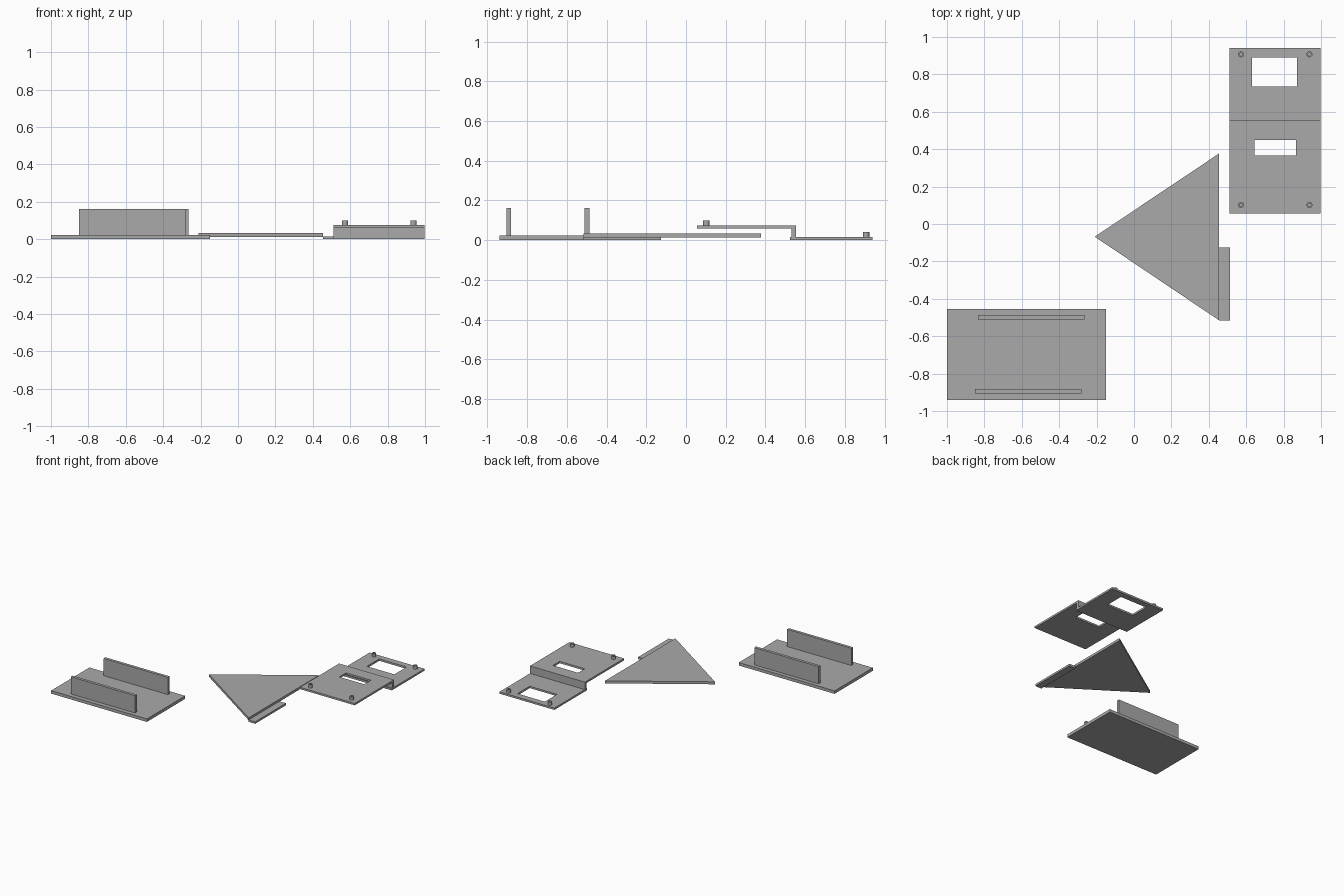
import bpy, bmesh, math
from mathutils import Vector

if "Cube" in bpy.data.objects:
    bpy.data.objects.remove(bpy.data.objects["Cube"])

grey = bpy.data.materials.new("plain_grey")
grey.diffuse_color = (0.4, 0.4, 0.4, 1)
grey.use_nodes = True
grey.node_tree.nodes["Principled BSDF"].inputs["Base Color"].default_value = grey.diffuse_color


def prism(name, points, push):
    """Extrude a flat outline along a vector into a closed solid."""
    bm = bmesh.new()
    face = bm.faces.new([bm.verts.new(p) for p in points])
    out = bmesh.ops.extrude_face_region(bm, geom=[face])
    moved = [g for g in out["geom"] if isinstance(g, bmesh.types.BMVert)]
    bmesh.ops.translate(bm, verts=moved, vec=Vector(push))
    bmesh.ops.recalc_face_normals(bm, faces=bm.faces)
    mesh = bpy.data.meshes.new(name)
    bm.to_mesh(mesh)
    bm.free()
    mesh.materials.append(grey)
    obj = bpy.data.objects.new(name, mesh)
    bpy.context.collection.objects.link(obj)
    return obj


def box(name, x0, x1, y0, y1, z0, z1):
    return prism(name, [(x0, y0, z0), (x1, y0, z0), (x1, y1, z0), (x0, y1, z0)],
                 (0, 0, z1 - z0))


def tube(name, x, y, z0, z1, outer, inner, sides=20):
    """Hollow peg: a closed ring section swept round the z axis."""
    bm = bmesh.new()
    rings = []
    for i in range(sides):
        a = math.tau * i / sides
        rings.append([bm.verts.new((x + r * math.cos(a), y + r * math.sin(a), z))
                      for r, z in ((inner, z0), (outer, z0), (outer, z1), (inner, z1))])
    for i in range(sides):
        a, b = rings[i], rings[(i + 1) % sides]
        for k in range(4):
            n = (k + 1) % 4
            bm.faces.new((a[k], b[k], b[n], a[n]))
    bmesh.ops.recalc_face_normals(bm, faces=bm.faces)
    mesh = bpy.data.meshes.new(name)
    bm.to_mesh(mesh)
    bm.free()
    mesh.materials.append(grey)
    obj = bpy.data.objects.new(name, mesh)
    bpy.context.collection.objects.link(obj)
    bpy.ops.object.select_all(action="DESELECT")
    obj.select_set(True)
    bpy.context.view_layer.objects.active = obj
    bpy.ops.object.shade_smooth_by_angle()


# Base plate with two upright rails
box("base_plate", -1.0, -0.15, -0.94, -0.455, 0, 0.024)
box("front_rail", -0.85, -0.28, -0.905, -0.882, 0.024, 0.162)
box("back_rail", -0.835, -0.265, -0.51, -0.487, 0.024, 0.162)

# Triangular plate with a thin edge tab
prism("triangle_plate",
      [(-0.21, -0.068, 0.013), (0.455, -0.515, 0.013), (0.455, 0.377, 0.013)],
      (0, 0, 0.02))
box("edge_tab", 0.455, 0.513, -0.515, -0.125, 0, 0.016)

# Stepped bracket, extruded from its side profile
profile = [(0.055, 0.06), (0.532, 0.06), (0.532, 0.015), (0.525, 0.015), (0.525, 0),
           (0.94, 0), (0.94, 0.015), (0.553, 0.015), (0.553, 0.075), (0.055, 0.075)]
bracket = prism("stepped_bracket", [(0.51, y, z) for y, z in profile], (0.487, 0, 0))

# Rectangular windows through both levels
for name, dims in (("large_window_cutter", (0.63, 0.872, 0.735, 0.89, -0.05, 0.2)),
                   ("small_window_cutter", (0.643, 0.865, 0.365, 0.45, -0.05, 0.2))):
    cutter = box(name, *dims)
    cutter.hide_render = True
    cutter.display_type = "WIRE"
    cut = bracket.modifiers.new(name, "BOOLEAN")
    cut.operation = "DIFFERENCE"
    cut.solver = "EXACT"
    cut.object = cutter

# Hollow pegs at the bracket corners
for level, y, z in (("upper", 0.102, 0.075), ("lower", 0.907, 0.015)):
    for side, x in (("left", 0.572), ("right", 0.938)):
        tube(f"{level}_{side}_peg", x, y, z, z + 0.025, 0.016, 0.008)
